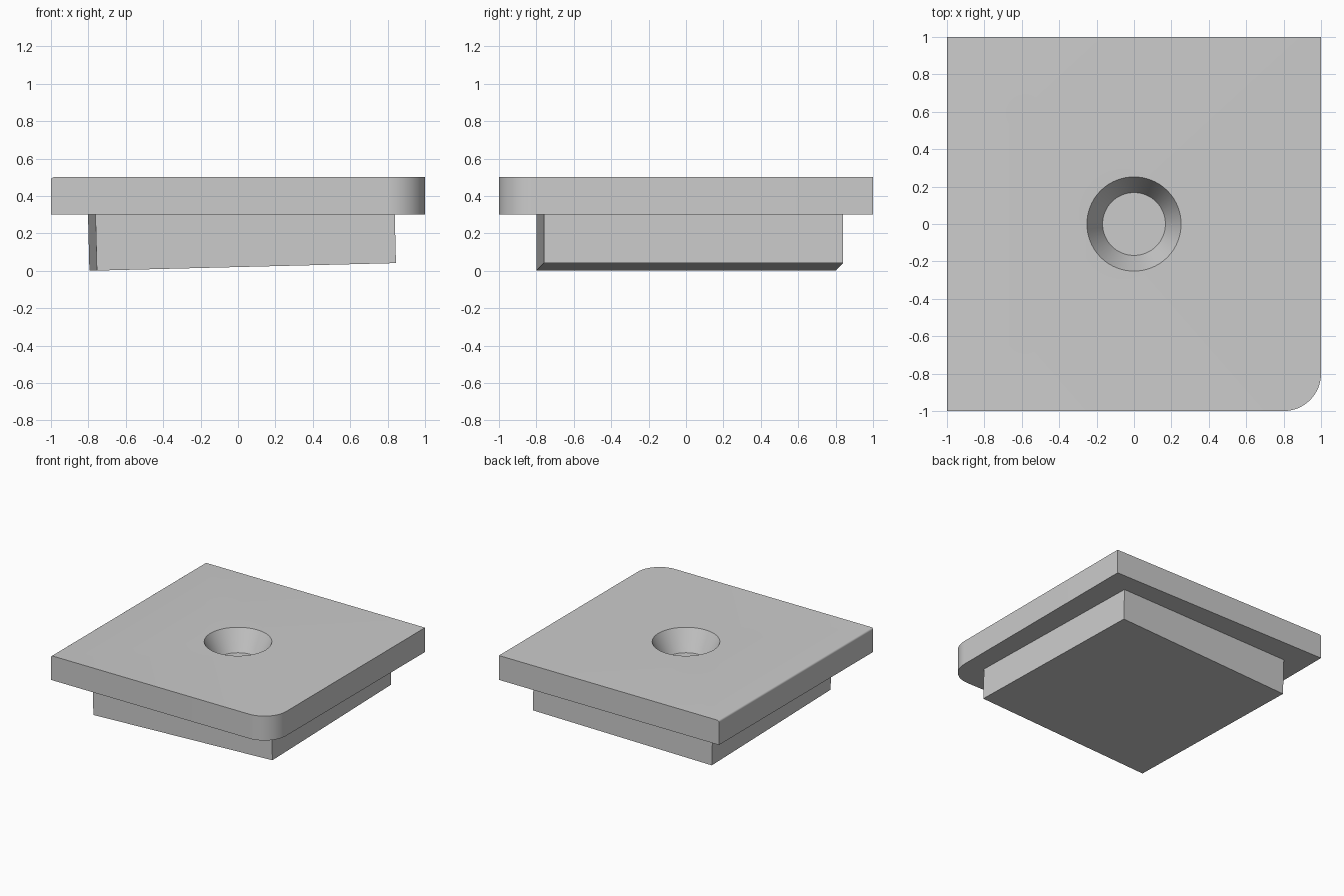
import bpy
import bmesh
import math
from mathutils import Matrix, Vector

if "Cube" in bpy.data.objects:
    bpy.data.objects.remove(bpy.data.objects["Cube"], do_unlink=True)

grey = bpy.data.materials.new("plain grey")
grey.use_nodes = True
colour = (0.6, 0.6, 0.6, 1)
grey.diffuse_color = colour
grey.node_tree.nodes["Principled BSDF"].inputs["Base Color"].default_value = colour


def make_object(name, bm):
    bmesh.ops.recalc_face_normals(bm, faces=bm.faces)
    mesh = bpy.data.meshes.new(name)
    bm.to_mesh(mesh)
    bm.free()
    mesh.materials.append(grey)
    obj = bpy.data.objects.new(name, mesh)
    bpy.context.collection.objects.link(obj)
    return obj


def box(size, centre):
    bm = bmesh.new()
    bmesh.ops.create_cube(bm, size=1)
    bmesh.ops.scale(bm, verts=bm.verts, vec=size)
    bmesh.ops.translate(bm, verts=bm.verts, vec=centre)
    return bm


def round_edge(bm, midpoint, radius, segments):
    edge = min(bm.edges, key=lambda e: ((e.verts[0].co + e.verts[1].co) / 2 - Vector(midpoint)).length)
    bmesh.ops.bevel(bm, geom=[edge], offset=radius, segments=segments, profile=0.5, affect='EDGES')


# Square plate: one rounded corner and one slightly eased top edge
bm = box((2, 2, 0.2), (0, 0, 0.4))
round_edge(bm, (1, -1, 0.4), 0.2, 16)
round_edge(bm, (-1, 0, 0.5), 0.015, 4)
plate = make_object("plate", bm)

# Tapered blind hole in the plate
depth, over = 0.17, 0.05
slope = (0.252 - 0.168) / depth
bm = bmesh.new()
bmesh.ops.create_cone(bm, cap_ends=True, segments=64, radius1=0.168,
                      radius2=0.252 + slope * over, depth=depth + over,
                      matrix=Matrix.Translation((0, 0, 0.5 + (over - depth) / 2)))
cutter = make_object("hole_cutter", bm)
cutter.hide_render = True
cutter.hide_set(True)
cut = plate.modifiers.new("hole", 'BOOLEAN')
cut.operation = 'DIFFERENCE'
cut.solver = 'EXACT'
cut.object = cutter
bpy.context.view_layer.objects.active = plate
plate.select_set(True)
bpy.ops.object.modifier_apply(modifier="hole")
bpy.data.objects.remove(cutter, do_unlink=True)
bpy.ops.object.shade_smooth_by_angle(angle=math.radians(30))

# Base block, slightly turned and tilted, set into the plate's underside
block = make_object("base_block", box((1.6, 1.6, 0.3), (0, 0, 0.15)))
turn = math.atan(0.04 / 1.6)
block.location = (0.025, 0.02, 0.021)
block.rotation_euler = (0, -turn, turn)
